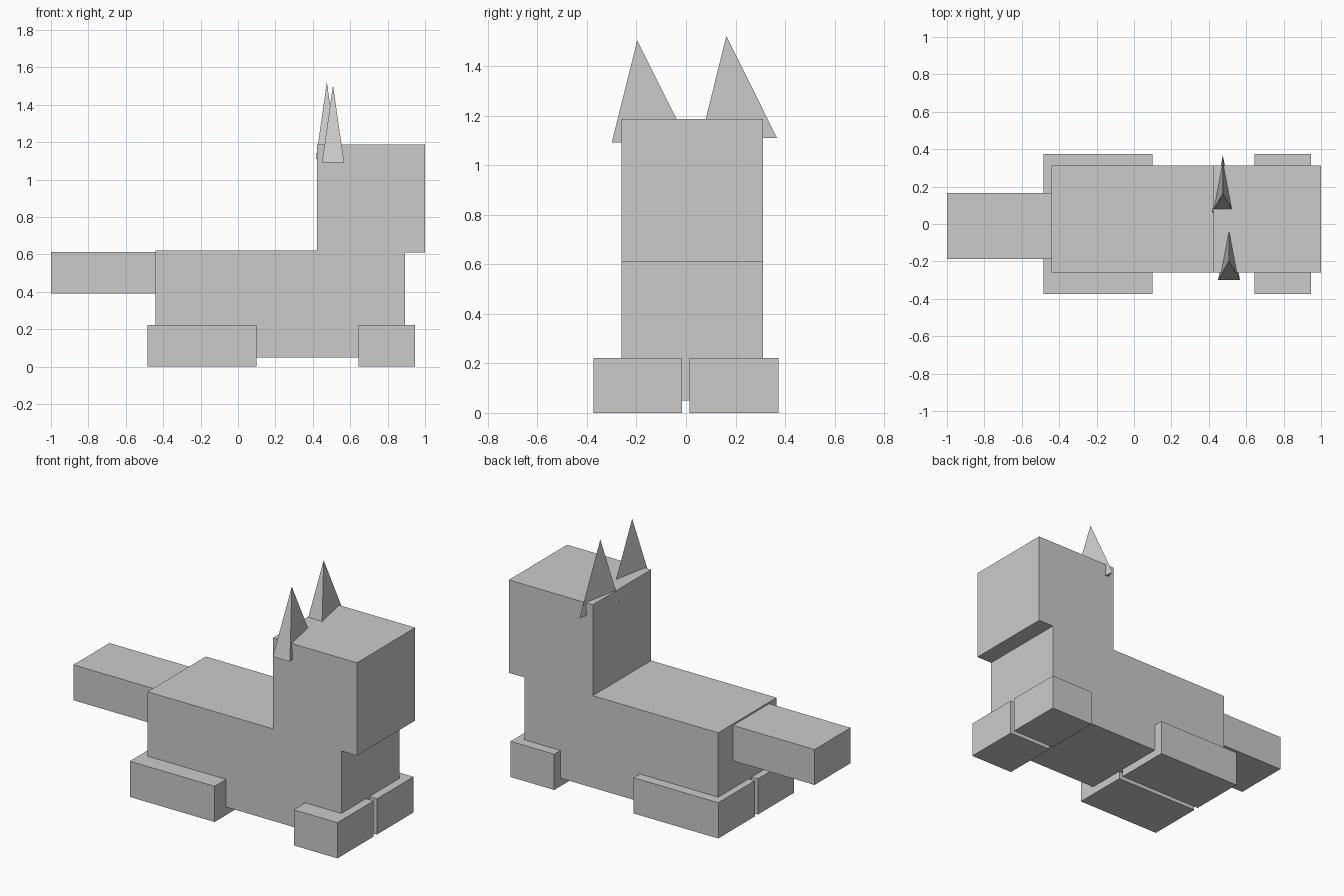
import bpy
from mathutils import Matrix

default = bpy.data.objects.get("Cube")
if default:
    bpy.data.objects.remove(default, do_unlink=True)

grey = bpy.data.materials.new("plain grey")
grey.use_nodes = True
colour = (0.6, 0.6, 0.6, 1)
grey.diffuse_color = colour
grey.node_tree.nodes["Principled BSDF"].inputs["Base Color"].default_value = colour


def box(name, x, y, z):
    """Box spanning the given (low, high) range on each axis."""
    bpy.ops.mesh.primitive_cube_add(size=1)
    ob = bpy.context.object
    ob.name = name
    ob.data.transform(
        Matrix.Translation([(a + b) / 2 for a, b in (x, y, z)])
        @ Matrix.Diagonal([b - a for a, b in (x, y, z)] + [1]))
    ob.data.materials.append(grey)


def ear(name, x, y, z):
    """Thin three-sided spike with its base at z."""
    bpy.ops.mesh.primitive_cone_add(vertices=3, radius1=0.205, depth=0.412)
    ob = bpy.context.object
    ob.name = name
    ob.data.transform(
        Matrix.Translation((x, y, z + 0.206)) @ Matrix.Diagonal((0.33, 1, 1, 1)))
    ob.data.materials.append(grey)


# Body, head and tail
width = (-0.26, 0.312)
box("body", (-0.44, 0.893), width, (0.05, 0.622))
box("head", (0.422, 1.0), width, (0.61, 1.187))
box("tail", (-1.0, -0.43), (-0.188, 0.166), (0.392, 0.612))

# Legs
for side, y in (("right", (-0.373, -0.017)), ("left", (0.014, 0.373))):
    box("back_leg_" + side, (-0.483, 0.1), y, (0, 0.222))
    box("front_leg_" + side, (0.645, 0.945), y, (0, 0.222))

# Ears
ear("ear_right", 0.508, -0.197, 1.093)
ear("ear_left", 0.475, 0.163, 1.11)
